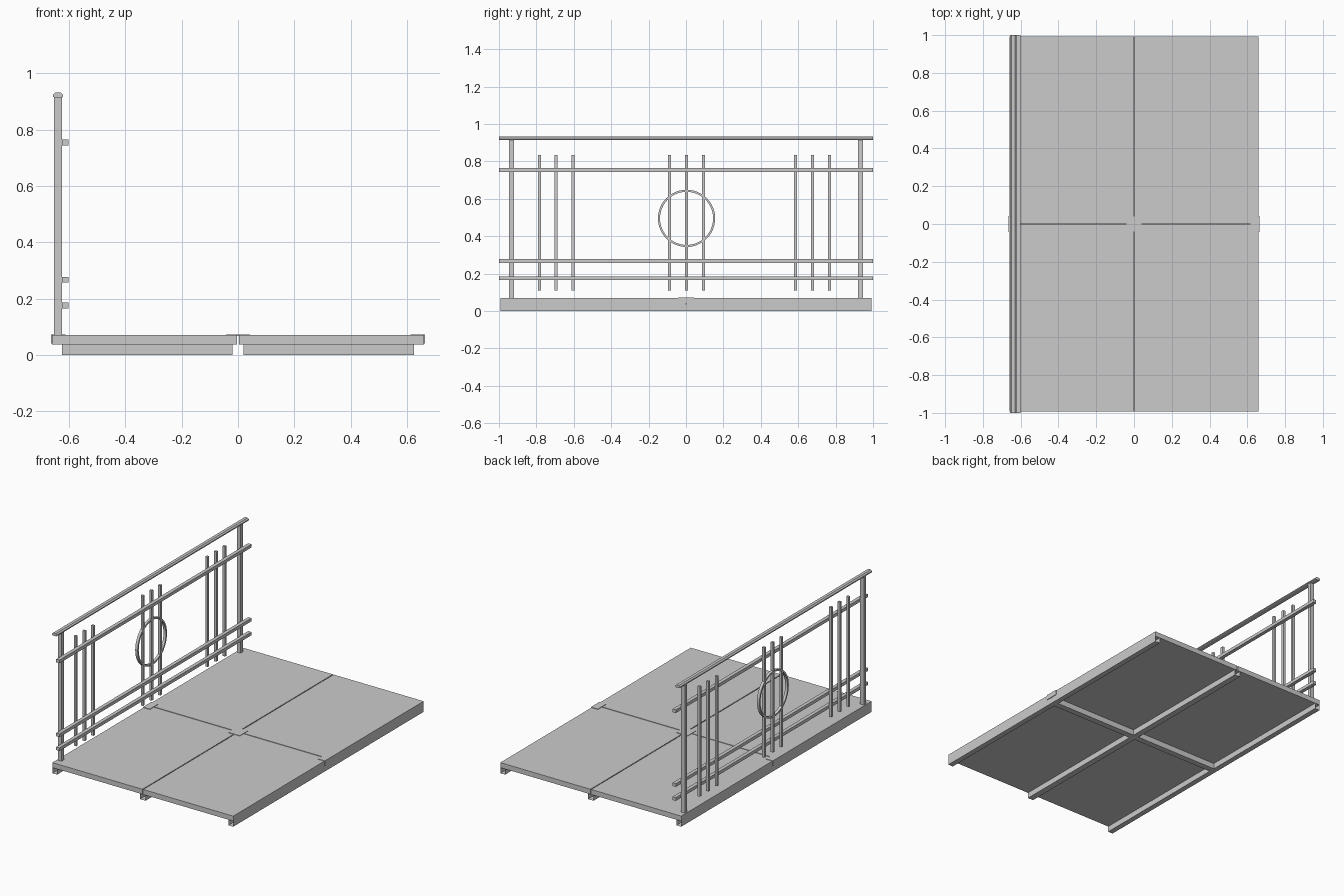
import bpy, bmesh, math

if "Cube" in bpy.data.objects:
    bpy.data.objects.remove(bpy.data.objects["Cube"])


def make(name, verts, faces):
    me = bpy.data.meshes.new(name)
    me.from_pydata(verts, [], faces)
    bm = bmesh.new()
    bm.from_mesh(me)
    bmesh.ops.recalc_face_normals(bm, faces=bm.faces)
    bm.to_mesh(me)
    bm.free()
    ob = bpy.data.objects.new(name, me)
    bpy.context.collection.objects.link(ob)
    return ob


def extrude_y(name, profile, y0, y1, caps=True):
    """Sweep an (x, z) profile along y."""
    n = len(profile)
    verts = [(x, y, z) for y in (y0, y1) for x, z in profile]
    faces = [(i, (i + 1) % n, (i + 1) % n + n, i + n) for i in range(n)]
    if caps:
        faces += [tuple(range(n))[::-1], tuple(range(n, 2 * n))]
    return make(name, verts, faces)


def box(name, x0, x1, y0, y1, z0, z1, caps=True):
    return extrude_y(name, [(x0, z0), (x1, z0), (x1, z1), (x0, z1)], y0, y1, caps)


Y0, Y1 = -0.992, 0.992
DECK_Z, TOP_Z = 0.037, 0.07
GAP = 0.003

# four deck panels with narrow seams
for i, (xa, xb) in enumerate([(-0.66, -GAP), (GAP, 0.66)]):
    for j, (ya, yb) in enumerate([(Y0, -GAP), (GAP, Y1)]):
        box(f"deck_panel_{i}{j}", xa, xb, ya, yb, DECK_Z, TOP_Z)

# lengthwise open-ended tube beams and cross beams
for name, xa, xb in [("left", -0.66, -0.625), ("middle", -0.02, 0.02), ("right", 0.625, 0.66)]:
    box(f"long_beam_{name}", xa, xb, Y0, Y1, 0, DECK_Z, caps=False)
for name, xa, xb in [("left", -0.625, -0.02), ("right", 0.02, 0.625)]:
    box(f"cross_beam_{name}", xa, xb, -0.02, 0.02, 0, DECK_Z)

# joint plates over the seams
box("centre_plate", -0.043, 0.043, -0.043, 0.043, TOP_Z - 0.003, 0.073)
box("edge_plate_left", -0.664, -0.613, -0.043, 0.043, 0.04, 0.073)
box("edge_plate_right", 0.613, 0.664, -0.043, 0.043, 0.04, 0.073)

# railing posts
for i, y in enumerate((-0.933, 0.933)):
    box(f"post_{i}", -0.653, -0.626, y - 0.0125, y + 0.0125, TOP_Z, 0.918)

# handrail with bevelled top and bottom edges
handrail = [(-0.651, 0.914), (-0.627, 0.914), (-0.621, 0.917), (-0.621, 0.924),
            (-0.629, 0.932), (-0.649, 0.932), (-0.657, 0.924), (-0.657, 0.917)]
extrude_y("handrail", handrail, -1, 1)

# horizontal rails
for i, z in enumerate((0.175, 0.267, 0.754)):
    box(f"rail_{i}", -0.626, -0.602, -1, 1, z - 0.0105, z + 0.0105)

# three groups of three vertical bars
for g, yc in enumerate((-0.694, 0.003, 0.676)):
    for k in (-1, 0, 1):
        y = yc + k * 0.09
        box(f"bar_{g}_{k + 1}", -0.643, -0.626, y - 0.008, y + 0.008, 0.11, 0.835)

# decorative ring across the middle bars
N = 48
verts, faces = [], []
section = [(-0.645, 0.153), (-0.627, 0.153), (-0.627, 0.142), (-0.645, 0.142)]
for i in range(N):
    a = 2 * math.pi * i / N
    verts += [(x, 0.003 + r * math.cos(a), 0.495 + r * math.sin(a)) for x, r in section]
    for k in range(4):
        n = (i + 1) % N * 4
        faces.append((i * 4 + k, i * 4 + (k + 1) % 4, n + (k + 1) % 4, n + k))
ring = make("ring", verts, faces)
bpy.ops.object.select_all(action='DESELECT')
bpy.context.view_layer.objects.active = ring
ring.select_set(True)
bpy.ops.object.shade_smooth_by_angle()
